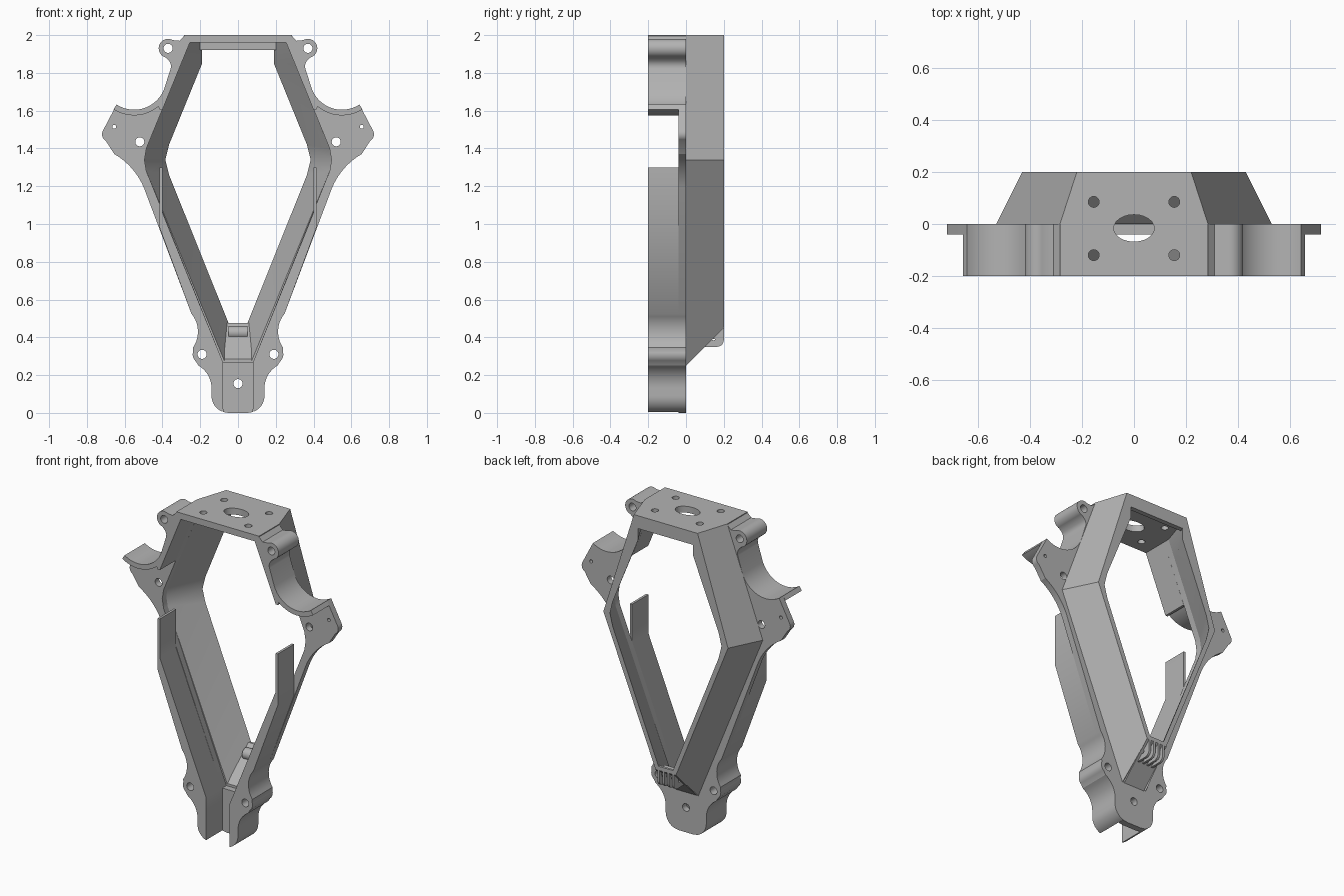
import bpy, bmesh
from math import sin, cos, radians, pi
from mathutils import Matrix

cube = bpy.data.objects.get("Cube")
if cube:
    bpy.data.objects.remove(cube)

grey = bpy.data.materials.new("plain grey")
grey.use_nodes = True
grey.diffuse_color = (0.45, 0.45, 0.45, 1)
grey.node_tree.nodes["Principled BSDF"].inputs["Base Color"].default_value = (0.45, 0.45, 0.45, 1)


def arc(cx, cz, r, start, end, n=10):
    angles = [radians(start + (end - start) * i / n) for i in range(n + 1)]
    return [(cx + r * cos(a), cz + r * sin(a)) for a in angles]


def loft(name, near, far, a, b, axis="y"):
    """Solid between two matching profiles lying at a and b along an axis."""
    place = {"x": lambda p, d: (d, p[0], p[1]),
             "y": lambda p, d: (p[0], d, p[1]),
             "z": lambda p, d: (p[0], p[1], d)}[axis]
    bm = bmesh.new()
    v0 = [bm.verts.new(place(p, a)) for p in near]
    v1 = [bm.verts.new(place(p, b)) for p in far]
    bm.faces.new(v0)
    bm.faces.new(v1[::-1])
    n = len(v0)
    for i in range(n):
        j = (i + 1) % n
        bm.faces.new((v0[j], v0[i], v1[i], v1[j]))
    bmesh.ops.recalc_face_normals(bm, faces=bm.faces)
    mesh = bpy.data.meshes.new(name)
    bm.to_mesh(mesh)
    bm.free()
    mesh.materials.append(grey)
    obj = bpy.data.objects.new(name, mesh)
    bpy.context.collection.objects.link(obj)
    return obj


def prism(name, profile, a, b, axis="y"):
    return loft(name, profile, profile, a, b, axis)


def finish(obj, holes=(), axis="y", mirror=False):
    """Drill round holes (u, v, radius u, radius v), mirror and shade."""
    cutters = []
    for u, v, ru, rv in holes:
        ring = [(u + ru * x, v + rv * z) for x, z in arc(0, 0, 1, 0, 360, 24)[:-1]]
        cutter = prism("hole_cutter", ring, -3, 3, axis)
        cutter.hide_render = True
        cutters.append(cutter)
        mod = obj.modifiers.new("hole", "BOOLEAN")
        mod.operation, mod.solver, mod.object = "DIFFERENCE", "EXACT", cutter
    if mirror:
        mod = obj.modifiers.new("mirror", "MIRROR")
        mod.use_mirror_merge = False
    graph = bpy.context.evaluated_depsgraph_get()
    mesh = bpy.data.meshes.new_from_object(obj.evaluated_get(graph))
    obj.modifiers.clear()
    obj.data = mesh
    for cutter in cutters:
        bpy.data.objects.remove(cutter)
    bpy.ops.object.select_all(action="DESELECT")
    obj.select_set(True)
    bpy.context.view_layer.objects.active = obj
    bpy.ops.object.shade_smooth_by_angle(angle=radians(25))
    return obj


# Shared outline pieces of the left half, running from top to bottom
shoulder = ([(0.28, 2.0), (0.31, 1.97)] + arc(0.37, 1.93, 0.05, 120, -75, 16)
            + arc(0.40, 1.835, 0.045, 130, 200, 6))
cup = arc(0.55, 1.775, 0.17, 200, 303, 16)
ear = arc(0.68, 1.475, 0.04, 30, -60, 6) + arc(0.84, 1.05, 0.37, 120, 157.6, 10)
foot = (arc(0.36, 0.43, 0.148, 140, 215, 10) + arc(0.19, 0.31, 0.05, 20, -50, 8)
        + arc(0.28, 0.13, 0.14, 120, 180, 8) + arc(0.05, 0.09, 0.09, 0, -70, 8))
inner = [(0.08, 0.27), (0.485, 1.28), (0.495, 1.34), (0.485, 1.40), (0.255, 1.96)]
screw = 0.024
upper_hole = (0.37, 1.93, screw, screw)
lower_hole = (0.19, 0.31, screw, screw)

# Thin mounting plates with ears
side_plates = prism("side_plates", shoulder + cup + ear + foot + inner, -0.04, 0)
finish(side_plates, [upper_hole, lower_hole, (0.52, 1.435, screw, screw),
                     (0.655, 1.515, 0.01, 0.01)], mirror=True)

# Deep upper walls with the curved cradle shelf
shelf_under = arc(0.55, 1.775, 0.20, 303, 230, 14)
upper_walls = prism("upper_walls", shoulder + cup + shelf_under
                    + [(0.415, 1.605), (0.40, 1.605), (0.255, 1.96)], -0.2, -0.04)
finish(upper_walls, [upper_hole], mirror=True)

# Deep lower walls with upright tips
lower_walls = prism("lower_walls", [(0.40, 1.3), (0.415, 1.3), (0.415, 0.98)]
                    + foot + [(0.08, 0.27), (0.40, 1.06)], -0.2, -0.04)
finish(lower_walls, [lower_hole], mirror=True)

# Toe plate joining both halves
toe_plate = prism("toe_plate", [(-0.08, 0.27), (0.08, 0.27), (0.08, 0.005), (0.05, 0),
                                (-0.05, 0), (-0.08, 0.005)], -0.04, 0)
finish(toe_plate, [(0, 0.155, screw, screw)])

# Tapering walls behind the plates
front_ring = [(0.085, 0.25), (0.53, 1.34), (0.285, 2.0), (0.255, 1.96), (0.30, 1.85),
              (0.485, 1.40), (0.495, 1.34), (0.485, 1.28), (0.07, 0.27)]
back_ring = [(0.07, 0.45), (0.43, 1.34), (0.22, 2.0), (0.19, 1.96), (0.19, 1.85),
             (0.365, 1.42), (0.385, 1.34), (0.365, 1.26), (0.05, 0.475)]
finish(loft("tapered_walls", front_ring, back_ring, 0, 0.2), mirror=True)

# Top plate with oval opening and four screw holes
top_plate = prism("top_plate", [(-0.285, -0.2), (0.285, -0.2), (0.285, 0), (0.22, 0.2),
                                (-0.22, 0.2), (-0.285, 0)], 1.96, 2.0, "z")
screws = [(x, y, 0.021, 0.021) for x in (-0.155, 0.155) for y in (-0.12, 0.085)]
finish(top_plate, [(0, -0.016, 0.078, 0.052)] + screws, "z")
finish(prism("top_rear_lip", [(-0.2, 1.92), (0.2, 1.92), (0.2, 1.96), (-0.2, 1.96)], 0.17, 0.2))

# Sloping floor at the lower end
floor = [(0, 0.25), (0.2, 0.45), (0.2, 0.475), (0.185, 0.475), (0, 0.285)]
finish(prism("sloping_floor", floor, -0.072, 0.072, "x"))
finish(prism("hinge_barrel", arc(0.145, 0.425, 0.035, 0, 360, 20)[:-1], -0.05, 0.05, "x"))

# Hinge fins under the floor
fin = [(0.2, 0.455), (0.19, 0.46), (0.09, 0.36), (0.1, 0.35)] + arc(0.165, 0.385, 0.035, -90, 0, 8)
for i in range(4):
    x = -0.05 + i * 0.1 / 3
    finish(prism("hinge_fin", fin, x - 0.007, x + 0.007, "x"), [(0.145, 0.395, 0.011, 0.011)], "x")
